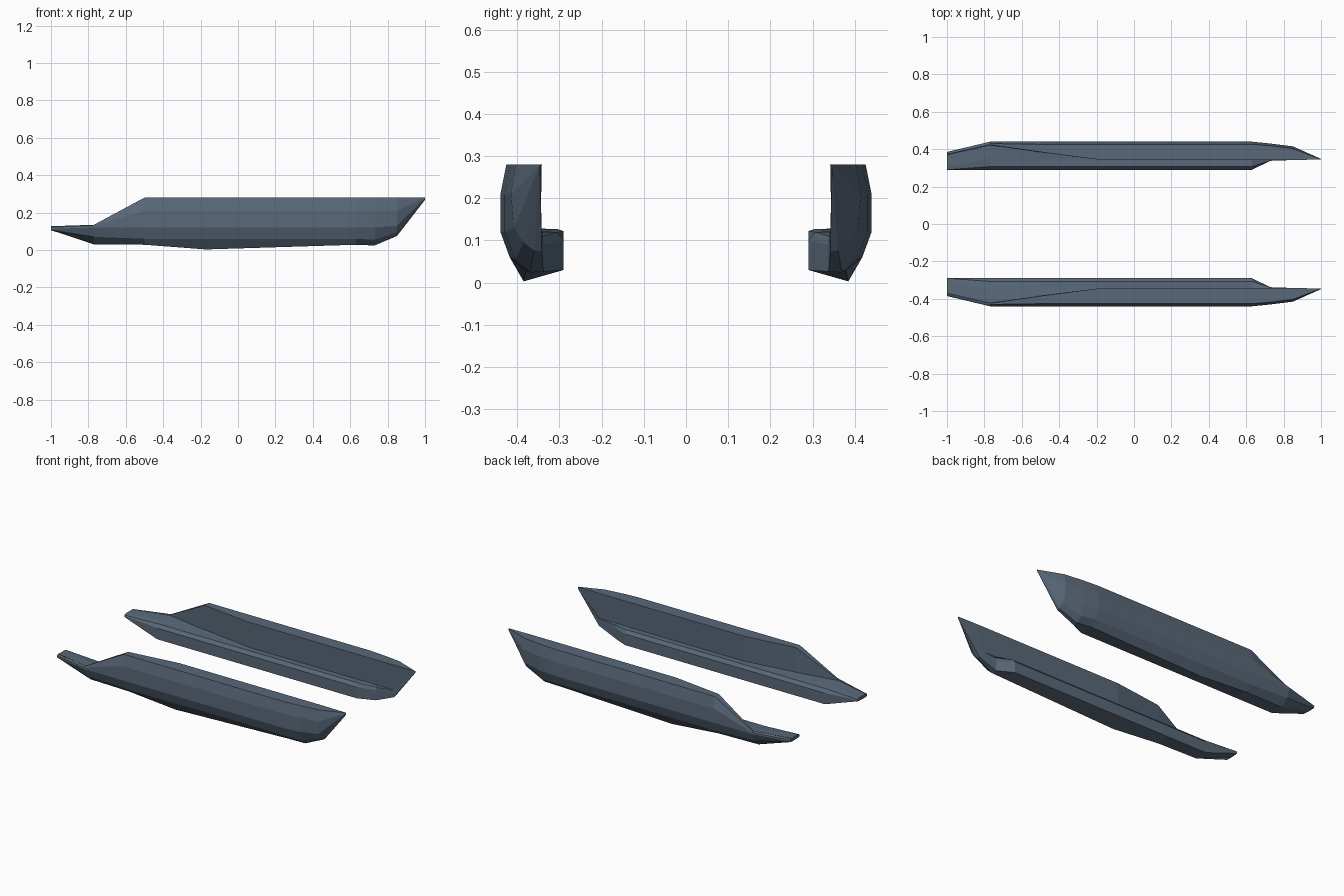
import bpy, bmesh

if "Cube" in bpy.data.objects:
    bpy.data.objects.remove(bpy.data.objects["Cube"])

# Midship cross-section (y, z), running round the hull
MID = {
    "keel": (.385, .003), "lip_bottom": (.29, .03), "lip_side": (.29, .10),
    "lip_top": (.307, .12), "ledge": (.345, .12), "wall_base": (.345, .121),
    "wall_top": (.342, .28), "deck_edge": (.426, .28), "side_high": (.44, .21),
    "side_low": (.44, .12), "bilge": (.418, .06),
}


def section(**changes):
    return list({**MID, **changes}.values())


# Stations from stern to bow
stations = [
    (-1.0, [(.34, .106), (.29, .11), (.29, .117), (.29, .122), (.305, .127), (.37, .127),
            (.373, .127), (.376, .127), (.383, .122), (.385, .113), (.378, .107)]),
    (-.77, section(keel=(.375, .03), ledge=(.352, .125), wall_base=(.422, .13),
                   wall_top=(.424, .135), deck_edge=(.43, .135), side_high=(.44, .13),
                   side_low=(.44, .12), bilge=(.42, .07))),
    (-.5, section(keel=(.38, .028), ledge=(.349, .122), wall_base=(.383, .125),
                  wall_top=(.385, .28))),
    (-.17, section()),
    (.63, section(keel=(.38, .028))),
    (.73, section(keel=(.37, .024), lip_bottom=(.338, .026), lip_side=(.338, .09),
                  lip_top=(.339, .11), deck_edge=(.418, .28), side_high=(.43, .21),
                  side_low=(.43, .12), bilge=(.405, .055))),
    (.85, section(keel=(.36, .076), lip_bottom=(.342, .075), lip_side=(.342, .10),
                  lip_top=(.342, .12), deck_edge=(.403, .28), side_high=(.415, .21),
                  side_low=(.408, .13), bilge=(.385, .095))),
    (1.0, [(.346, .268)] * 6 + [(.345, .28)] * 2 + [(.348, .276)] * 3),
]

# Loft the hull through its stations
bm = bmesh.new()
rings = [[bm.verts.new((x, y, z)) for y, z in ring] for x, ring in stations]
n = len(MID)
for a, b in zip(rings, rings[1:]):
    for i in range(n):
        j = (i + 1) % n
        bm.faces.new((a[i], a[j], b[j], b[i]))
bm.faces.new(rings[0])
bm.faces.new(rings[-1])
bmesh.ops.remove_doubles(bm, verts=bm.verts, dist=.0005)
bmesh.ops.recalc_face_normals(bm, faces=bm.faces)

mesh = bpy.data.meshes.new("twin_hulls")
bm.to_mesh(mesh)
bm.free()
hulls = bpy.data.objects.new("twin_hulls", mesh)
bpy.context.collection.objects.link(hulls)

# Second hull mirrored across the centreline
mirror = hulls.modifiers.new("mirror", 'MIRROR')
mirror.use_axis = (False, True, False)

# Dark slate-blue paint
paint = bpy.data.materials.new("slate_paint")
paint.diffuse_color = (.10, .14, .19, 1)
paint.use_nodes = True
paint.node_tree.nodes["Principled BSDF"].inputs["Base Color"].default_value = paint.diffuse_color
mesh.materials.append(paint)
